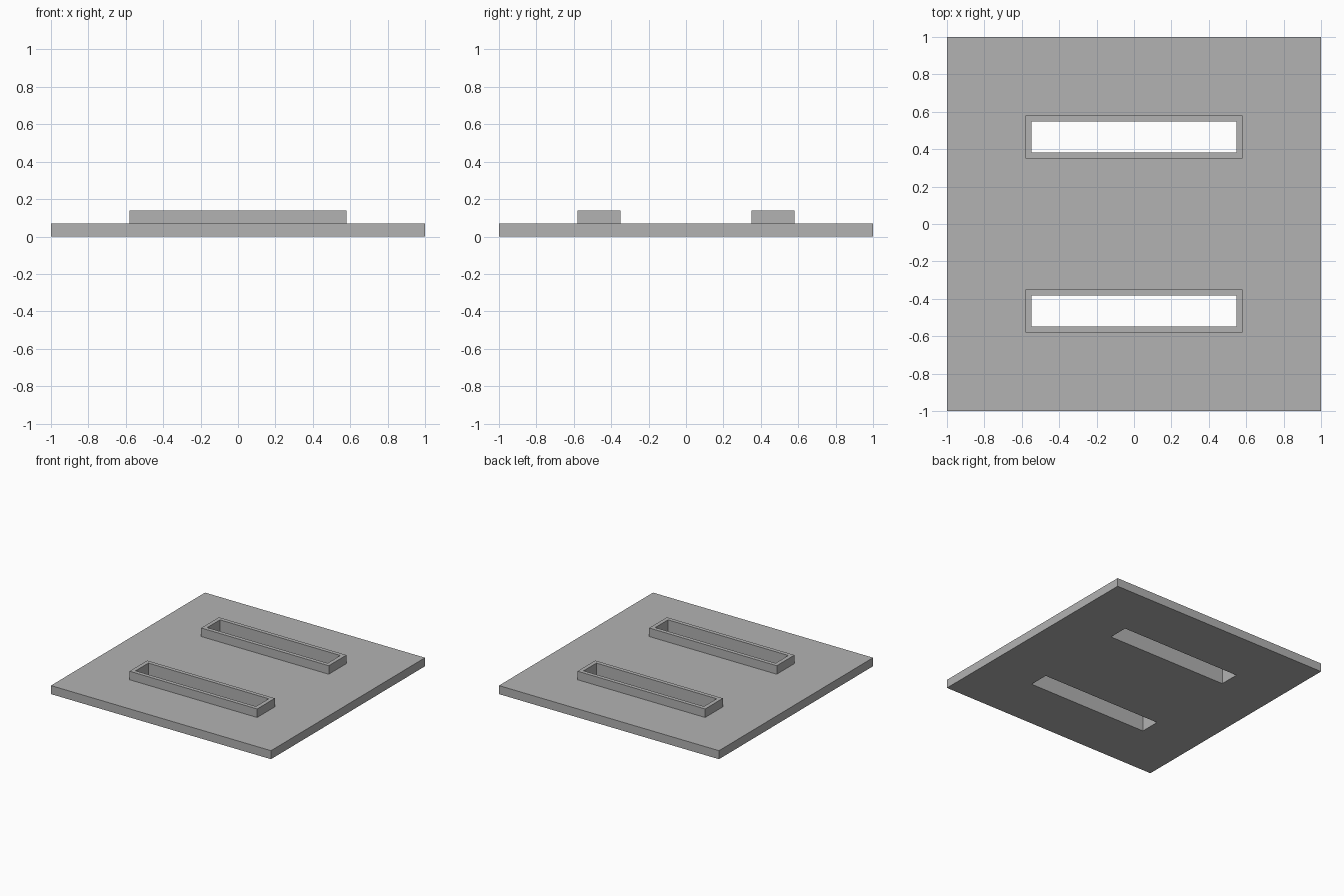
import bpy

cube = bpy.data.objects.get("Cube")
if cube:
    bpy.data.objects.remove(cube, do_unlink=True)

# Single flat grey
grey = bpy.data.materials.new("light_grey")
grey.use_nodes = True
colour = (0.448, 0.448, 0.448, 1)
grey.diffuse_color = colour
grey.node_tree.nodes["Principled BSDF"].inputs["Base Color"].default_value = colour

PLATE_TOP, COLLAR_TOP = 0.07, 0.14
SLOT_Y = 0.465


def box(name, width, depth, bottom, top, y=0):
    bpy.ops.mesh.primitive_cube_add(size=1, location=(0, y, (bottom + top) / 2))
    obj = bpy.context.object
    obj.name = name
    obj.scale = (width, depth, top - bottom)
    bpy.ops.object.transform_apply(location=True, rotation=False, scale=True)
    obj.data.materials.append(grey)
    return obj


def combine(target, tool, operation):
    mod = target.modifiers.new(operation.lower(), 'BOOLEAN')
    mod.operation = operation
    mod.solver = 'EXACT'
    mod.object = tool
    bpy.context.view_layer.objects.active = target
    bpy.ops.object.modifier_apply(modifier=mod.name)
    bpy.data.objects.remove(tool, do_unlink=True)


# Square base plate
plate = box("slotted_plate", 2, 2, 0, PLATE_TOP)

# Raised collars, each with a slot cut right through the plate
for side in (-1, 1):
    y = side * SLOT_Y
    collar = box("collar", 1.16, 0.23, PLATE_TOP / 2, COLLAR_TOP, y)
    combine(plate, collar, 'UNION')
    slot = box("slot_cutter", 1.094, 0.165, -0.1, COLLAR_TOP + 0.1, y)
    combine(plate, slot, 'DIFFERENCE')
